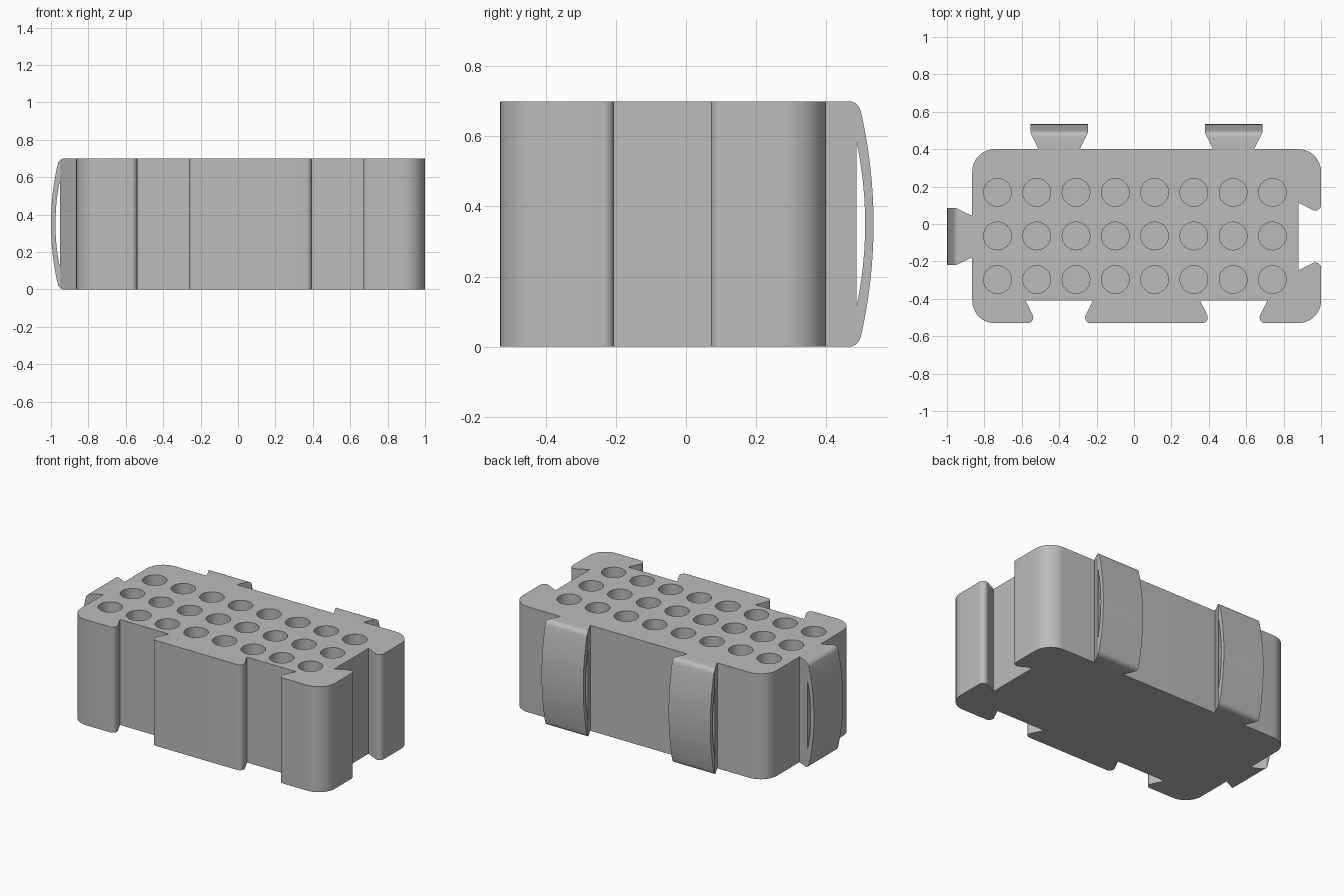
import bpy, bmesh, math
from mathutils import Vector, Matrix

if "Cube" in bpy.data.objects:
    bpy.data.objects.remove(bpy.data.objects["Cube"], do_unlink=True)

HEIGHT = 0.7
WALL_BACK, WALL_LEFT = 0.4, -0.865
BACK_JOINTS, SIDE_JOINT = (-0.4, 0.533), -0.067

grey = bpy.data.materials.new("clay grey")
grey.use_nodes = True
colour = (0.5, 0.5, 0.5, 1)
grey.diffuse_color = colour
grey.node_tree.nodes["Principled BSDF"].inputs["Base Color"].default_value = colour


def rounded(corners, steps=10):
    """Outline from (x, y, radius) corners, replacing each radius with an arc."""
    out = []
    for i, (x, y, r) in enumerate(corners):
        p = Vector((x, y))
        if not r:
            out.append(p)
            continue
        a = (Vector(corners[i - 1][:2]) - p).normalized()
        b = (Vector(corners[(i + 1) % len(corners)][:2]) - p).normalized()
        half = a.angle(b) / 2
        centre = p + (a + b).normalized() * r / math.sin(half)
        start = p + a * r / math.tan(half) - centre
        end = p + b * r / math.tan(half) - centre
        turn = start.angle_signed(end)
        for k in range(steps + 1):
            out.append(centre + Matrix.Rotation(-turn * k / steps, 2) @ start)
    return out


def make_object(name, bm):
    bmesh.ops.recalc_face_normals(bm, faces=bm.faces)
    mesh = bpy.data.meshes.new(name)
    bm.to_mesh(mesh)
    bm.free()
    mesh.materials.append(grey)
    obj = bpy.data.objects.new(name, mesh)
    bpy.context.collection.objects.link(obj)
    return obj


def prism(name, outline, lo, hi, along_x=False):
    """Extrude an outline up z, or a (y, z) outline along x."""
    bm = bmesh.new()
    place = (lambda u, v: (lo, u, v)) if along_x else (lambda u, v: (u, v, lo))
    face = bm.faces.new([bm.verts.new(place(*p)) for p in outline])
    grown = bmesh.ops.extrude_face_region(bm, geom=[face])["geom"]
    step = Vector((hi - lo, 0, 0)) if along_x else Vector((0, 0, hi - lo))
    bmesh.ops.translate(bm, vec=step, verts=[g for g in grown if isinstance(g, bmesh.types.BMVert)])
    return make_object(name, bm)


def activate(obj):
    bpy.ops.object.select_all(action="DESELECT")
    obj.select_set(True)
    bpy.context.view_layer.objects.active = obj


def cut(obj, cutter, operation):
    cutter.hide_render = True
    mod = obj.modifiers.new("cut", "BOOLEAN")
    mod.operation, mod.object, mod.solver = operation, cutter, "EXACT"
    activate(obj)
    bpy.ops.object.modifier_apply(modifier=mod.name)
    bpy.data.objects.remove(cutter, do_unlink=True)


def smooth(obj):
    activate(obj)
    bpy.ops.object.shade_smooth_by_angle(angle=math.radians(25))


# Body outline: rounded block with dovetail sockets in the front and the left side
def socket(c):
    return [(c - 0.12, 0.03), (c - 0.18, 0), (c + 0.18, 0), (c + 0.12, 0.03)]


front, side = -0.53, 1.0
corners = [(WALL_LEFT, front, 0.12)]
for c in BACK_JOINTS:
    corners += [(u, front if r else front + 0.12, r) for u, r in socket(c)]
corners.append((side, front, 0.12))
corners += [(side if r else side - 0.12, u, r) for u, r in socket(SIDE_JOINT)]
corners += [(side, WALL_BACK, 0.12), (WALL_LEFT, WALL_BACK, 0.12)]
body = prism("body", rounded(corners), 0, HEIGHT)

# Three rows of eight blind holes in the top
bm = bmesh.new()
for col in range(8):
    for row in range(3):
        spot = Matrix.Translation((-0.73 + 0.21 * col, -0.297 + 0.233 * row, HEIGHT - 0.25))
        bmesh.ops.create_cone(bm, cap_ends=True, segments=48, radius1=0.074, radius2=0.074,
                              depth=0.7, matrix=spot)
cut(body, make_object("hole_cutter", bm), "DIFFERENCE")
smooth(body)


# Dovetail tabs with a bowed outer face and a lens-shaped slit behind it
def bow(peak, sag, half, margin=0.0, count=24):
    points = []
    for k in range(count + 1):
        t = (2 * k / count - 1) * (1 - margin)
        points.append((peak - sag * t * t, HEIGHT / 2 + half * t, 0))
    return points


def tab(name, location, angle):
    plan = [(-0.11, 0), (0.11, 0), (0.153, 0.087), (0.153, 0.2), (-0.153, 0.2), (-0.153, 0.087)]
    obj = prism(name, plan, 0, HEIGHT)
    profile = [(-0.1, 0, 0), (0.091, 0, 0.034)] + bow(0.135, 0.043, 0.35, 0.13)
    profile += [(0.091, HEIGHT, 0.034), (-0.1, HEIGHT, 0)]
    cut(obj, prism("bow_cutter", rounded(profile), -0.3, 0.3, True), "INTERSECT")
    lens = rounded(bow(0.111, 0.024, 0.233))
    cut(obj, prism("slit_cutter", lens, -0.3, 0.3, True), "DIFFERENCE")
    obj.location = location
    obj.rotation_euler.z = angle
    smooth(obj)


tab("back_tab_right", (BACK_JOINTS[0], WALL_BACK, 0), 0)
tab("back_tab_left", (BACK_JOINTS[1], WALL_BACK, 0), 0)
tab("side_tab", (WALL_LEFT, SIDE_JOINT, 0), math.pi / 2)
